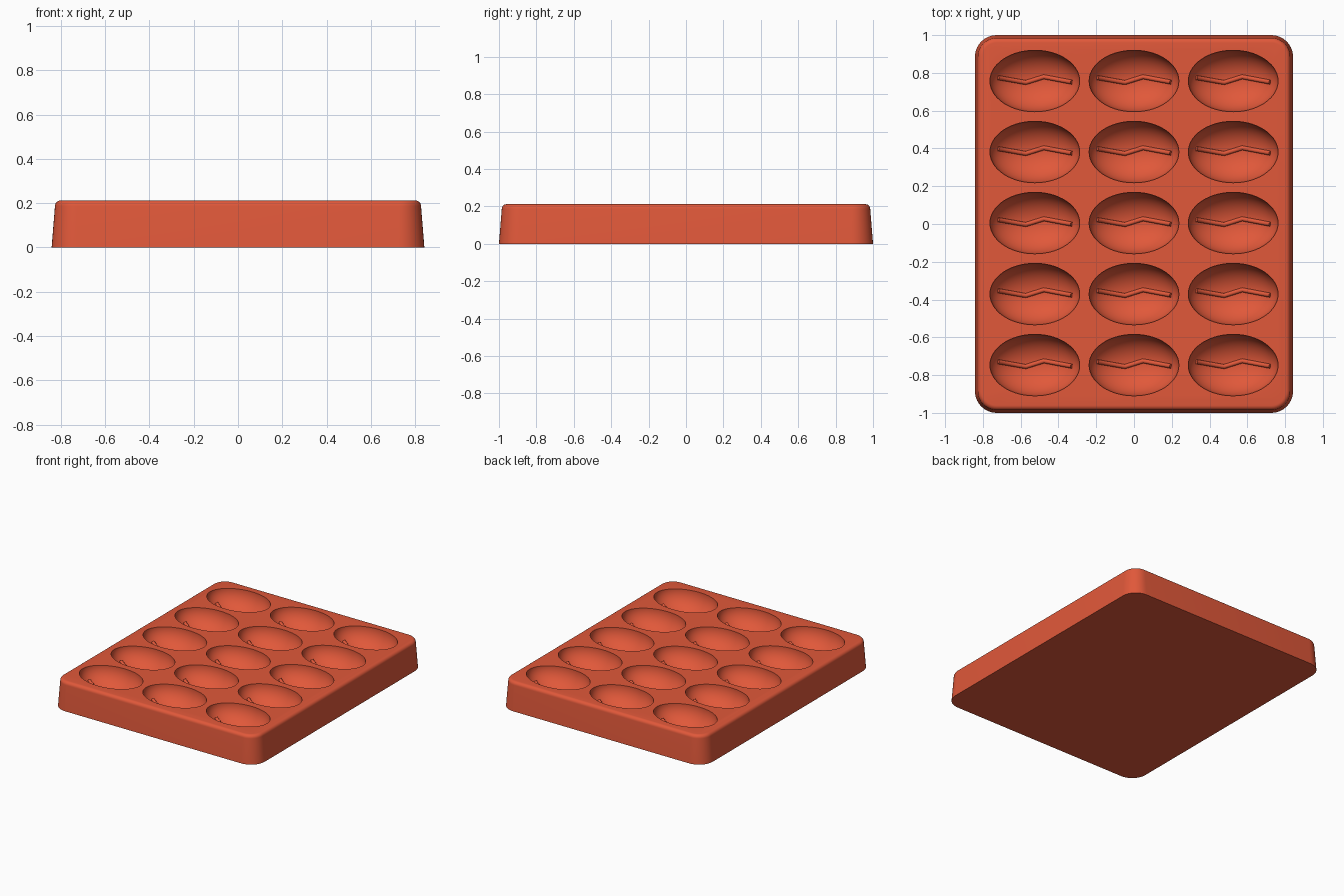
import bpy
import bmesh
from math import sin, cos, pi, sqrt
from mathutils import Matrix, Vector

if "Cube" in bpy.data.objects:
    bpy.data.objects.remove(bpy.data.objects["Cube"])

TOP = 0.212
BOWL = Vector((0.238, 0.163, 0.15))
CENTRES = [(c * 0.525, 0.005 + r * 0.376) for r in range(-2, 3) for c in range(-1, 2)]

terracotta = bpy.data.materials.new("terracotta_silicone")
terracotta.use_nodes = True
COLOUR = (0.75, 0.098, 0.042, 1)
terracotta.diffuse_color = COLOUR
terracotta.node_tree.nodes["Principled BSDF"].inputs["Base Color"].default_value = COLOUR


def add_object(name, bm):
    bmesh.ops.recalc_face_normals(bm, faces=bm.faces)
    mesh = bpy.data.meshes.new(name)
    bm.to_mesh(mesh)
    bm.free()
    mesh.materials.append(terracotta)
    obj = bpy.data.objects.new(name, mesh)
    bpy.context.collection.objects.link(obj)
    return obj


def smooth(obj):
    bpy.ops.object.select_all(action='DESELECT')
    obj.select_set(True)
    bpy.context.view_layer.objects.active = obj
    bpy.ops.object.shade_smooth_by_angle(angle=pi / 5)


def rounded_ring(bm, inset, z, steps=10):
    """Rounded rectangle outline, shrunk by inset, at height z."""
    radius = 0.115 - inset
    ring = []
    for q, (sx, sy) in enumerate([(1, 1), (-1, 1), (-1, -1), (1, -1)]):
        for i in range(steps + 1):
            a = (q + i / steps) * pi / 2
            ring.append(bm.verts.new((sx * (0.842 - 0.115) + radius * cos(a),
                                      sy * (1 - 0.115) + radius * sin(a), z)))
    return ring


# Tapered tray with a rounded top edge
bm = bmesh.new()
fillet = 0.025
levels = [(0, 0)]
for i in range(7):
    a = i / 6 * pi / 2
    levels.append((0.015 + fillet * (1 - cos(a)), TOP - fillet + fillet * sin(a)))
rings = [rounded_ring(bm, *level) for level in levels]
for low, high in zip(rings, rings[1:]):
    for i in range(len(low)):
        j = (i + 1) % len(low)
        bm.faces.new((low[i], low[j], high[j], high[i]))
bm.faces.new(rings[0])
bm.faces.new(rings[-1])
tray = add_object("tray", bm)

# Oval bowls cut into the top
bm = bmesh.new()
for x, y in CENTRES:
    place = Matrix.Translation((x, y, TOP)) @ Matrix.Diagonal((*BOWL, 1))
    bmesh.ops.create_uvsphere(bm, u_segments=56, v_segments=29, radius=1, matrix=place)
cutter = add_object("bowl_cutter", bm)
cutter.hide_render = True
cut = tray.modifiers.new("bowls", 'BOOLEAN')
cut.operation = 'DIFFERENCE'
cut.solver = 'EXACT'
cut.object = cutter
bpy.context.view_layer.objects.active = tray
bpy.ops.object.modifier_apply(modifier=cut.name)
bpy.data.objects.remove(cutter)
smooth(tray)

# Wavering crease rib that follows the floor of each bowl
bends = [(-0.196, 0.018), (-0.048, -0.008), (0.048, 0.022), (0.196, -0.006)]
path = []
for (x0, y0), (x1, y1) in zip(bends, bends[1:]):
    for i in range(8):
        t = i / 8
        path.append((x0 + (x1 - x0) * t, y0 + (y1 - y0) * t))
path.append(bends[-1])

rib_curve = bpy.data.curves.new("crease_rib", 'CURVE')
rib_curve.dimensions = '3D'
rib_curve.bevel_depth = 0.012
rib_curve.bevel_resolution = 3
rib_curve.use_fill_caps = True
rib_curve.materials.append(terracotta)
spline = rib_curve.splines.new('POLY')
spline.points.add(len(path) - 1)
for point, (x, y) in zip(spline.points, path):
    depth = BOWL.z * sqrt(1 - (x / BOWL.x) ** 2 - (y / BOWL.y) ** 2)
    point.co = (x, y, 0.003 - depth, 1)
for n, (x, y) in enumerate(CENTRES):
    rib = bpy.data.objects.new(f"crease_rib_{n + 1}", rib_curve)
    rib.location = (x, y, TOP)
    bpy.context.collection.objects.link(rib)
